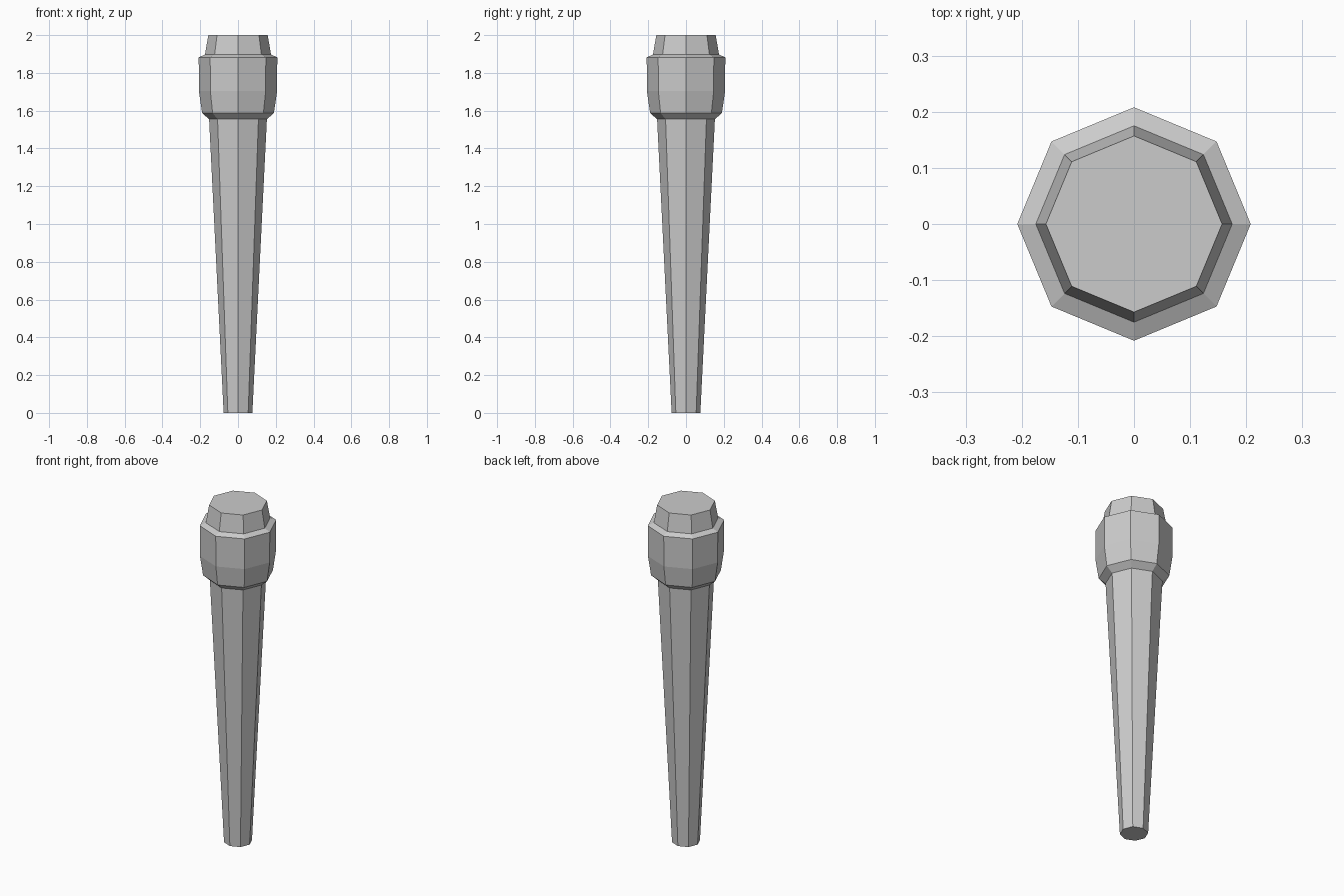
import bpy, bmesh
from math import cos, sin, tau

if "Cube" in bpy.data.objects:
    bpy.data.objects.remove(bpy.data.objects["Cube"])

SIDES = 8
# (radius, height) from the foot up
PROFILE = [
    (0.076, 0.0), (0.153, 1.555),                  # tapered shaft
    (0.19, 1.587), (0.207, 1.703), (0.208, 1.882), # flared collar
    (0.175, 1.897), (0.157, 2.0),                  # narrow cap
]


def lathe(name, profile, sides):
    bm = bmesh.new()
    rings = [[bm.verts.new((r * cos(tau * i / sides), r * sin(tau * i / sides), z))
              for i in range(sides)] for r, z in profile]
    for low, high in zip(rings, rings[1:]):
        for i in range(sides):
            j = (i + 1) % sides
            bm.faces.new((low[i], low[j], high[j], high[i]))
    bm.faces.new(rings[0][::-1])
    bm.faces.new(rings[-1])
    mesh = bpy.data.meshes.new(name)
    bm.to_mesh(mesh)
    bm.free()
    obj = bpy.data.objects.new(name, mesh)
    bpy.context.collection.objects.link(obj)
    return obj


# Octagonal handle with collar and cap in one closed shell
lathe("tapered_handle", PROFILE, SIDES)
